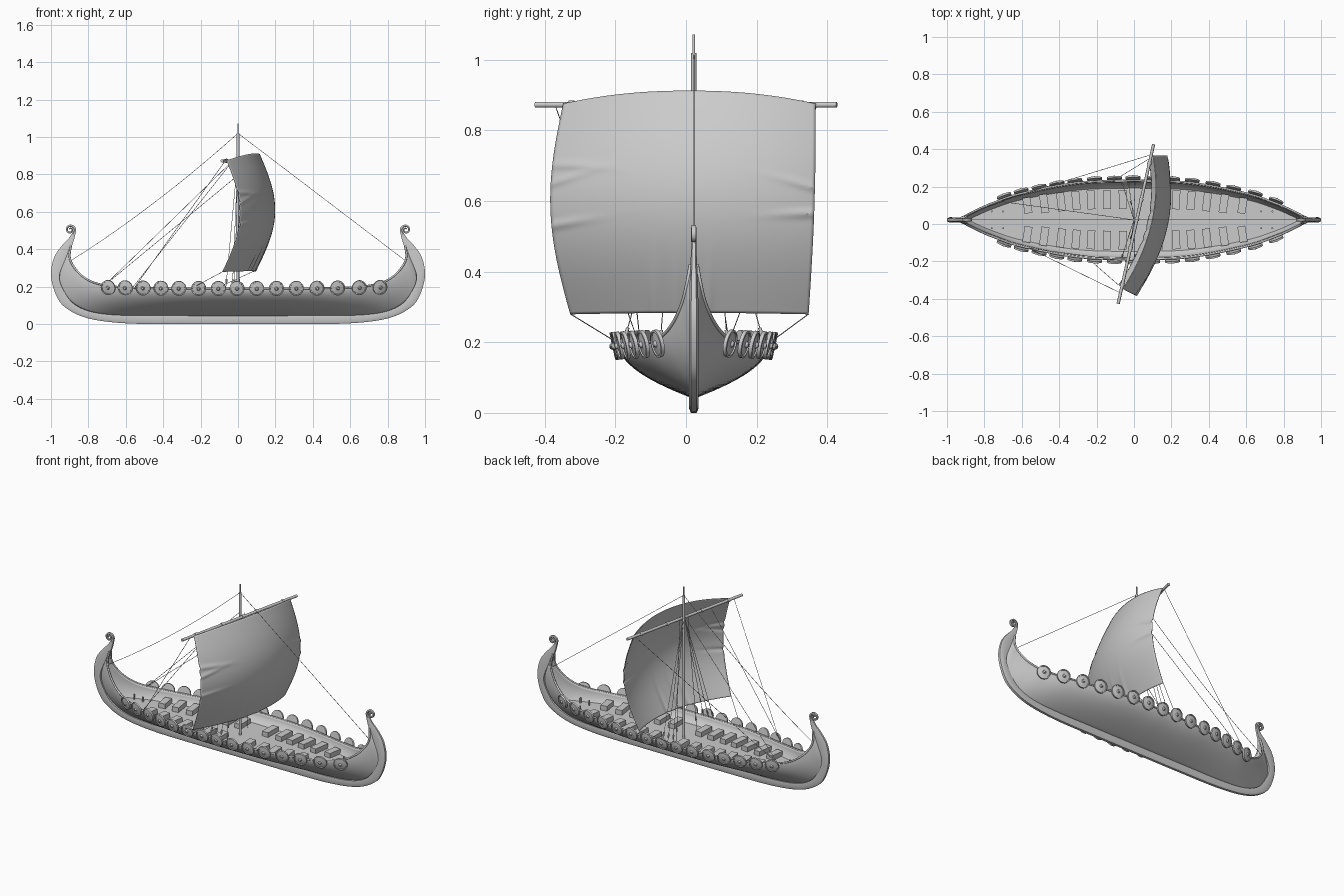
import bpy, bmesh, math
from mathutils import Vector, Matrix

if "Cube" in bpy.data.objects:
    bpy.data.objects.remove(bpy.data.objects["Cube"])

CY = 0.022      # hull centre line
DECK = 0.138


def finish(ob, angle=35):
    bpy.ops.object.select_all(action='DESELECT')
    ob.select_set(True)
    bpy.context.view_layer.objects.active = ob
    bpy.ops.object.shade_smooth_by_angle(angle=math.radians(angle))
    return ob


def add_object(name, verts, faces, recalc=True):
    me = bpy.data.meshes.new(name)
    me.from_pydata([tuple(v) for v in verts], [], faces)
    if recalc:
        bm = bmesh.new()
        bm.from_mesh(me)
        bmesh.ops.recalc_face_normals(bm, faces=bm.faces)
        bm.to_mesh(me)
        bm.free()
    ob = bpy.data.objects.new(name, me)
    bpy.context.collection.objects.link(ob)
    return ob


def mirror(ob, x=True, y=False):
    m = ob.modifiers.new("mirror", 'MIRROR')
    m.use_axis = (x, y, False)


def catmull(pts, n):
    """Smooth samples through points of any dimension, n per span."""
    pts = [Vector(p) for p in pts]
    ext = [2 * pts[0] - pts[1]] + pts + [2 * pts[-1] - pts[-2]]
    out = []
    for i in range(1, len(ext) - 2):
        a, b, c, d = ext[i - 1:i + 3]
        for k in range(n):
            t = k / n
            out.append(0.5 * (2 * b + (c - a) * t + (2 * a - 5 * b + 4 * c - d) * t * t
                              + (3 * b - a - 3 * c + d) * t ** 3))
    return out + [pts[-1]]


def tube(name, pts, r, res=2):
    cu = bpy.data.curves.new(name, 'CURVE')
    cu.dimensions = '3D'
    cu.bevel_depth, cu.bevel_resolution, cu.use_fill_caps = r, res, True
    sp = cu.splines.new('POLY')
    sp.points.add(len(pts) - 1)
    for p, q in zip(sp.points, pts):
        p.co = (*q, 1)
    ob = bpy.data.objects.new(name, cu)
    bpy.context.collection.objects.link(ob)
    return ob


# hull: gunwale line (x, half width, z) and keel line (x, z), one quarter mirrored
gun = catmull([(0, .212, .19), (.3, .199, .19), (.6, .142, .196), (.75, .092, .216),
               (.83, .058, .255), (.88, .033, .31), (.9, .02, .36), (.893, .009, .42)], 8)
keel = catmull([(0, 0, .04), (.3, 0, .04), (.6, 0, .042), (.77, 0, .058), (.87, 0, .1),
                (.93, 0, .165), (.955, 0, .25), (.925, 0, .365)], 8)
flare = lambda v: 1 - (1 - v) ** 1.9
NV = 14


def hull_point(i, v, inset=0):
    g, k = gun[i], keel[i]
    return Vector((k.x + (g.x - k.x) * v, max(0, g.y * flare(v) - inset), k.z + (g.z - k.z) * v))


def half_width(x):
    for a, b in zip(gun, gun[1:]):
        if a.x <= abs(x) <= b.x:
            return a.y + (b.y - a.y) * (abs(x) - a.x) / (b.x - a.x)
    return 0


def slope(x):
    return (half_width(x + .03) - half_width(x - .03)) / .06


verts = [hull_point(i, j / NV) for i in range(len(gun)) for j in range(NV + 1)]
W = NV + 1
faces = [(i * W + j, i * W + j + 1, (i + 1) * W + j + 1, (i + 1) * W + j)
         for i in range(len(gun) - 1) for j in range(NV)]
hull = add_object("hull", verts, faces, recalc=False)
mirror(hull, True, True)
sol = hull.modifiers.new("thickness", 'SOLIDIFY')
sol.thickness, sol.offset = .009, -1
hull.location.y = CY
finish(hull)

# gunwale rails
for s in (-1, 1):
    half = [Vector((g.x, s * g.y + CY, g.z)) for g in gun]
    tube("gunwale_rail", [Vector((-p.x, p.y, p.z)) for p in half[:0:-1]] + half, .0055)

# deck
verts, faces = [], []
for i in range(len(gun)):
    if keel[i].z < DECK:
        p = hull_point(i, (DECK - keel[i].z) / (gun[i].z - keel[i].z), .003)
        verts += [(p.x, p.y, DECK), (p.x, -p.y, DECK)]
for i in range(0, len(verts) - 2, 2):
    faces.append((i, i + 1, i + 3, i + 2))
deck = add_object("deck", verts, faces, recalc=False)
mirror(deck)
deck.location.y = CY

# keel and curled stems: paired outer / inner edges with half thickness
pairs = [(0, 0, 0, .045, .014), (.3, 0, .3, .045, .014), (.6, .004, .6, .046, .014),
         (.8, .03, .77, .062, .014), (.92, .086, .87, .103, .014), (.973, .156, .925, .168, .014),
         (1, .26, .955, .252, .014), (.984, .355, .922, .35, .012), (.945, .415, .892, .41, .01),
         (.907, .456, .877, .45, .008)]
for k in range(31):
    f = k / 30
    a = math.radians(205 - 530 * f)
    r, h = .026 - .02 * f, .0068 - .0035 * f
    c, s = math.cos(a), math.sin(a)
    pairs.append((.897 + (r - h) * c, .504 + (r - h) * s, .897 + (r + h) * c, .504 + (r + h) * s, .0075))
verts, faces = [], []
rows = [Vector(p[:4] + (p[4],)) for p in pairs]
rows = catmull(rows[:11], 6) + rows[11:]
for ox, oz, ix, iz, t in rows:
    for f, y in ((0, .55), (.3, 1), (1, .8), (1, -.8), (.3, -1), (0, -.55)):
        verts.append((ox + (ix - ox) * f, y * t, oz + (iz - oz) * f))
for i in range(len(rows) - 1):
    for j in range(6):
        k = (j + 1) % 6
        faces.append((i * 6 + j, i * 6 + k, i * 6 + 6 + k, i * 6 + 6 + j))
faces.append(tuple(range(len(verts) - 6, len(verts))))
stem = add_object("keel_and_stems", verts, faces)
mirror(stem)
stem.location.y = CY
finish(stem)

# shields: one lathed mesh, instanced along both gunwales
bm = bmesh.new()
prof = [(0, .017), (.006, .015), (.01, .008), (.033, .004), (.034, .008), (.04, .007), (.04, -.003), (0, -.003)]
vs = [bm.verts.new((r, 0, z)) for r, z in prof]
es = [bm.edges.new(e) for e in zip(vs, vs[1:])]
bmesh.ops.spin(bm, geom=vs + es, axis=(0, 0, 1), cent=(0, 0, 0), steps=28, angle=math.tau)
bmesh.ops.remove_doubles(bm, verts=bm.verts, dist=1e-5)
bmesh.ops.recalc_face_normals(bm, faces=bm.faces)
shield_mesh = bpy.data.meshes.new("shield")
bm.to_mesh(shield_mesh)
bm.free()
for n, x in enumerate((-.69, -.6, -.505, -.41, -.315, -.21, -.105, -.005, .1, .205, .31, .42, .53, .645, .755)):
    for s in (-1, 1):
        ob = bpy.data.objects.new("shield", shield_mesh)
        bpy.context.collection.objects.link(ob)
        nrm = Vector((-slope(x), s, -.22)).normalized()
        ob.rotation_euler = nrm.to_track_quat('Z', 'Y').to_euler()
        ob.location = (x - slope(x) * .011, CY + s * (half_width(x) + .011), .19 + .012 * abs(x) ** 2)
        if n == 0 and s == -1:
            finish(ob, 25)

# rowing benches
for x in (-.57, -.48, -.39, -.31, -.23, -.145, -.06, .13, .225, .305, .39, .48, .58):
    for s in (-1, 1):
        bpy.ops.mesh.primitive_cube_add(size=1, location=(x, CY + s * half_width(x) * .52, DECK + .014))
        ob = bpy.context.object
        ob.name = "bench"
        ob.scale = (.042, .1 if abs(x) < .5 else .085, .03)
        ob.rotation_euler.z = s * math.atan(slope(x)) * .7

# mast and yard
tube("mast", [(0, CY, .05), (0, CY, 1.02)], .008, 3)
tube("mast_top", [(0, CY, 1.01), (0, CY, 1.072)], .004, 3)
yard_a, yard_b = Vector((-.085, -.427, .873)), Vector((.105, .427, .873))
tube("yard", [yard_a, yard_b], .0085, 3)
for f in (.12, .35, .53, .65, .88):
    p, d = yard_a.lerp(yard_b, f), (yard_b - yard_a).normalized() * .008
    tube("yard_binding", [p - d, p + d], .0115)


# sail
def sail_point(s, t):
    up = math.sin(math.pi * t)
    b = 1 - s * s
    x = .02 + .08 * s - .022 * (1 - t) + .075 * b + .082 * up + .012 * up * b
    for cs, ct, slant in ((-1, .62, .12), (1, .6, -.1), (-1, .42, .05), (1, .48, .08), (-.9, .7, -.1)):   # creases
        d = t - ct - slant * (s - cs)
        x += .007 * math.exp(-(d / .018) ** 2 - ((s - cs) / .28) ** 2)
    for cs in (-.3, .15, -.12):
        d = s - cs - .2 * t
        x += .006 * math.exp(-(d / .035) ** 2 - (t / .2) ** 2)
    y = .01 - .02 * up + s * (.337 + .02 * t + .026 * up)
    return (x, y, .28 + t * (.595 + .037 * (1 - abs(s) ** 2.2)) + .004 * b * (1 - t))


NS, NT = 80, 80
verts = [sail_point(2 * i / NS - 1, j / NT) for i in range(NS + 1) for j in range(NT + 1)]
faces = [(i * (NT + 1) + j, (i + 1) * (NT + 1) + j, (i + 1) * (NT + 1) + j + 1, i * (NT + 1) + j + 1)
         for i in range(NS) for j in range(NT)]
sail = add_object("sail", verts, faces, recalc=False)
sol = sail.modifiers.new("thickness", 'SOLIDIFY')
sol.thickness, sol.offset = .004, 0
finish(sail)


# rigging
def rope(name, a, b, sag=0):
    a, b = Vector(a), Vector(b)
    n = 12 if sag else 1
    tube(name, [a.lerp(b, k / n) - Vector((0, 0, sag * 4 * k / n * (1 - k / n))) for k in range(n + 1)], .0014, 1)


rope("forestay", (0, CY, 1.02), (.9, CY, .335))
rope("backstay", (0, CY, 1.02), (-.9, CY, .335), .03)
for end, foot in (((-.07, -.37, .87), (-.55, -.135, .2)), ((-.03, -.2, .87), (-.56, -.13, .2)),
                  ((.09, .37, .87), (-.71, .125, .21)), ((0, CY, .9), (-.71, .12, .21))):
    rope("brace", end, foot)
for s, foot in ((-1, (-.25, -.18, .19)), (1, (-.12, .225, .19))):
    rope("sheet", sail_point(s, 0), foot)
for s in (-1, 1):
    for x in (-.065, -.03, .005):
        foot = Vector((x, CY + s * .2, .195))
        top = Vector((0, CY, .9))
        rope("shroud", top, foot)
        tube("deadeye", [foot.lerp(top, .03), foot.lerp(top, .065)], .005)
    foot, top = Vector((-.02, CY + s * .1, DECK)), Vector((0, CY + s * .04, .88))
    rope("halyard", top, foot)
    tube("halyard_block", [foot.lerp(top, .1), foot.lerp(top, .13)], .005)
    # small mooring pegs near the ends
    for x in (-.76, -.7, .68, .74):
        tube("peg", [(x, CY + s * .045, DECK), (x, CY + s * .045, DECK + .03)], .005)
